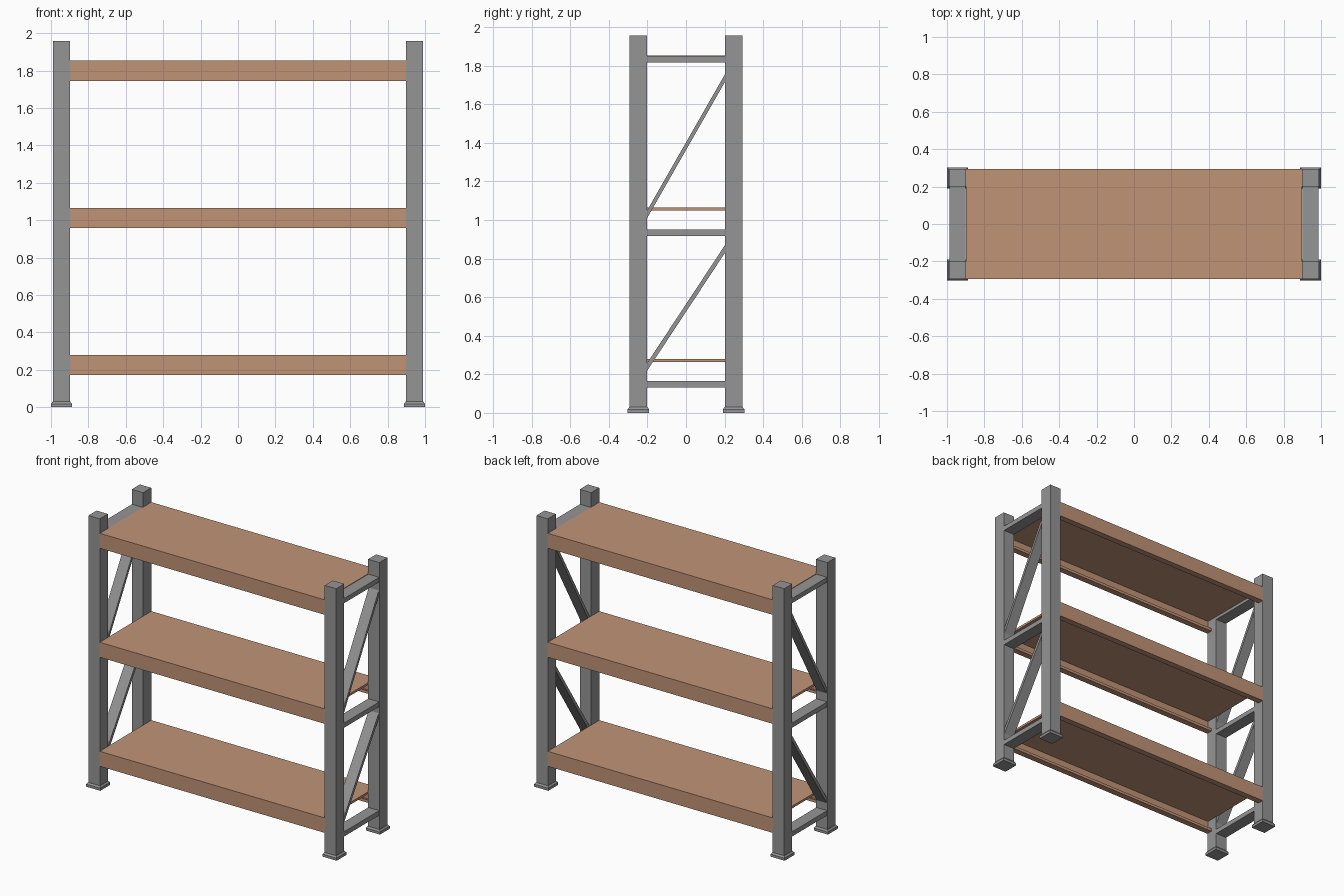
import bpy
import bmesh
import math
from mathutils import Matrix, Vector

if "Cube" in bpy.data.objects:
    bpy.data.objects.remove(bpy.data.objects["Cube"])


def material(name, rgb):
    m = bpy.data.materials.new(name)
    m.diffuse_color = (*rgb, 1)
    m.use_nodes = True
    m.node_tree.nodes["Principled BSDF"].inputs["Base Color"].default_value = m.diffuse_color
    return m


GREY = material("grey steel", (0.30, 0.30, 0.30))
BROWN = material("tan shelf", (0.53, 0.295, 0.18))


def finish(name, bm, mat):
    bmesh.ops.recalc_face_normals(bm, faces=bm.faces)
    me = bpy.data.meshes.new(name)
    bm.to_mesh(me)
    bm.free()
    me.materials.append(mat)
    ob = bpy.data.objects.new(name, me)
    bpy.context.collection.objects.link(ob)
    return ob


def box(name, lo, hi, mat, inset=0, shoulder=0):
    """Box between two corners; optional tapered shoulder at the top."""
    lo, hi = Vector(lo), Vector(hi)
    bm = bmesh.new()
    rings = [(lo.z, 0), (hi.z, 0)]
    if inset:
        rings = [(lo.z, 0), (hi.z - shoulder, 0), (hi.z, inset)]
    loops = []
    for z, i in rings:
        loops.append([bm.verts.new(p) for p in (
            (lo.x + i, lo.y + i, z), (hi.x - i, lo.y + i, z),
            (hi.x - i, hi.y - i, z), (lo.x + i, hi.y - i, z))])
    bm.faces.new(loops[0])
    bm.faces.new(loops[-1])
    for a, b in zip(loops, loops[1:]):
        for k in range(4):
            bm.faces.new((a[k], a[(k + 1) % 4], b[(k + 1) % 4], b[k]))
    return finish(name, bm, mat)


def extrude_x(name, profile, x0, x1, mat):
    """Extrude a y-z outline along x."""
    bm = bmesh.new()
    f = bm.faces.new([bm.verts.new((x0, y, z)) for y, z in profile])
    r = bmesh.ops.extrude_face_region(bm, geom=[f])
    vs = [v for v in r["geom"] if isinstance(v, bmesh.types.BMVert)]
    bmesh.ops.translate(bm, verts=vs, vec=(x1 - x0, 0, 0))
    return finish(name, bm, mat)


def span(s, a, b):
    return sorted((s * a, s * b))


for sx, side in ((-1, "left"), (1, "right")):
    # posts with feet
    for sy, end in ((-1, "front"), (1, "back")):
        x, y = span(sx, 0.898, 0.989), span(sy, 0.201, 0.293)
        box(f"{end}_{side}_post", (x[0], y[0], 0.025), (x[1], y[1], 1.957), GREY)
        x, y = span(sx, 0.888, 1.0), span(sy, 0.191, 0.303)
        box(f"{end}_{side}_foot", (x[0], y[0], 0), (x[1], y[1], 0.03), GREY, 0.009, 0.012)
    # horizontal rungs of the end frame
    x = span(sx, 0.90, 0.987)
    for i, z in enumerate((0.132, 0.917, 1.816)):
        box(f"{side}_rung_{i + 1}", (x[0], -0.203, z), (x[1], 0.203, z + 0.034), GREY)
    # diagonal braces
    x = span(sx, 0.904, 0.983)
    for i, (z0, z1) in enumerate(((0.238, 0.85), (1.029, 1.736))):
        h = 0.02
        extrude_x(f"{side}_brace_{i + 1}",
                  [(-0.202, z0 - h), (0.202, z1 - h), (0.202, z1 + h), (-0.202, z0 + h)],
                  x[0], x[1], GREY)

# shelves: a panel with folded lips front and back
for i, top in enumerate((0.279, 1.066, 1.853)):
    o, t, f, r, low = 0.294, 0.008, 0.045, 0.02, top - 0.108
    half = [(o, top), (o, low), (o - f, low), (o - f, low + r), (o - f + t, low + r),
            (o - f + t, low + t), (o - t, low + t), (o - t, top - 0.016)]
    outline = half + [(-y, z) for y, z in reversed(half)]
    extrude_x(f"shelf_{i + 1}", outline, -0.899, 0.899, BROWN)
